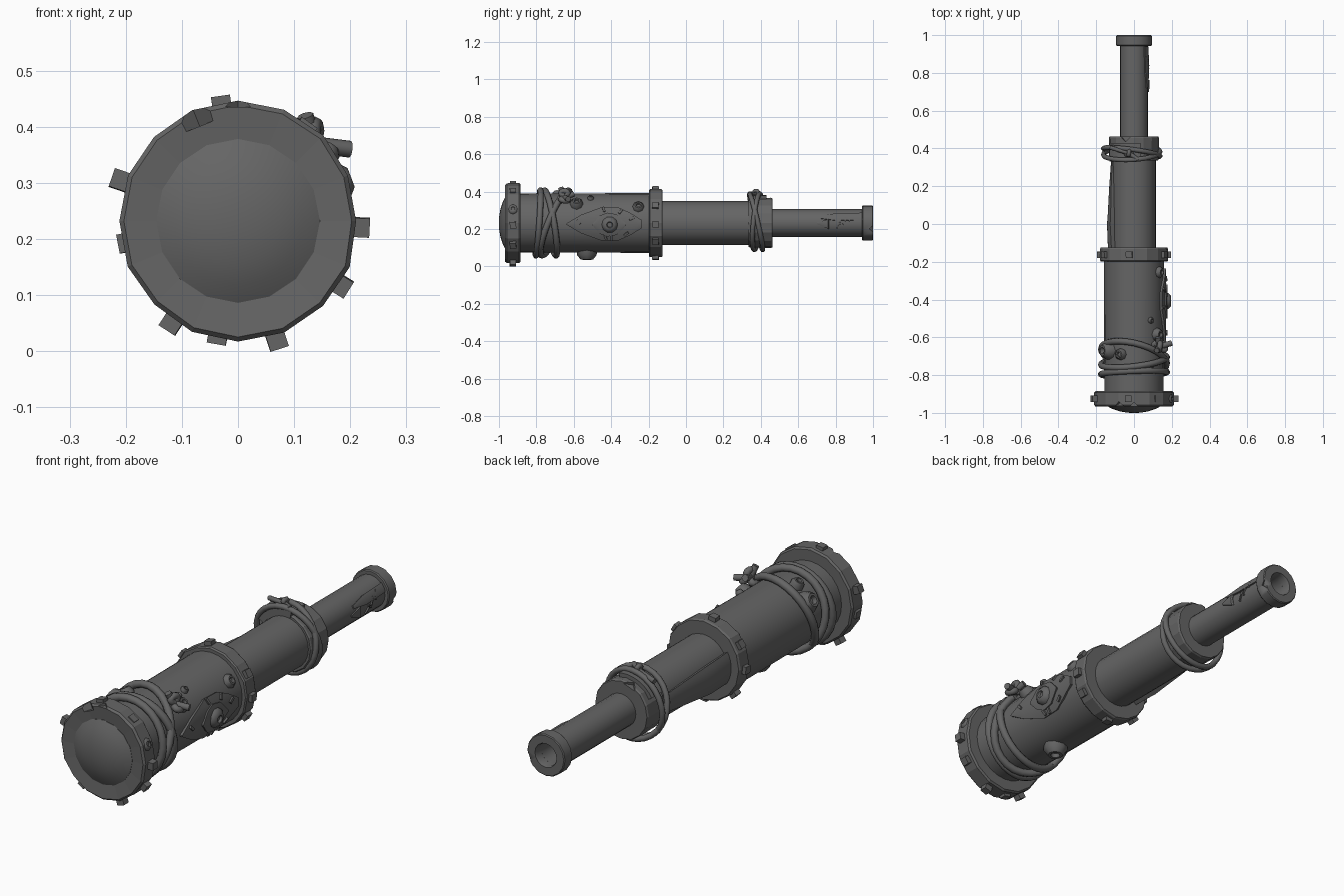
import bpy, bmesh, math, random
from mathutils import Matrix, Vector

if "Cube" in bpy.data.objects:
    bpy.data.objects.remove(bpy.data.objects["Cube"])

random.seed(4)
CZ = 0.232  # height of the long axis
GREY = bpy.data.materials.new("dark_grey")
GREY.diffuse_color = (0.13, 0.13, 0.13, 1)
GREY.use_nodes = True
GREY.node_tree.nodes["Principled BSDF"].inputs["Base Color"].default_value = GREY.diffuse_color


def polar(r, deg, y):
    a = math.radians(deg)
    return Vector((r * math.cos(a), y, CZ + r * math.sin(a)))


def finish(bm, name, angle=35):
    bmesh.ops.remove_doubles(bm, verts=bm.verts, dist=1e-5)
    bmesh.ops.recalc_face_normals(bm, faces=bm.faces)
    me = bpy.data.meshes.new(name)
    bm.to_mesh(me)
    bm.free()
    for p in me.polygons:
        p.use_smooth = angle > 0
    if angle > 0:
        me.set_sharp_from_angle(angle=math.radians(angle))
    me.materials.append(GREY)
    ob = bpy.data.objects.new(name, me)
    bpy.context.collection.objects.link(ob)
    return ob


def lathe(name, profile, sides, closed=False, jitter=0.0, angle=35):
    """Turn (radius, y) points about the long axis."""
    bm = bmesh.new()
    rows = []
    for i in range(sides):
        k = 1 + random.uniform(-jitter, jitter)
        rows.append([bm.verts.new(polar(r * k, 90 + 360 * i / sides, y)) for r, y in profile])
    n = len(profile)
    for i in range(sides):
        a, b = rows[i], rows[(i + 1) % sides]
        for j in range(n if closed else n - 1):
            k = (j + 1) % n
            bm.faces.new((a[j], a[k], b[k], b[j]))
    return finish(bm, name, angle)


def radial(r, deg, y, spin=0):
    """Matrix whose x axis points outwards from the long axis."""
    return (Matrix.Translation(polar(r, deg, y)) @ Matrix.Rotation(-math.radians(deg), 4, 'Y')
            @ Matrix.Rotation(math.radians(spin), 4, 'X'))


def block(name, r, deg, y, size, spin=0):
    bm = bmesh.new()
    bmesh.ops.create_cube(bm, size=1, matrix=radial(r, deg, y, spin) @ Matrix.Diagonal((*size, 1)))
    return finish(bm, name)


def barnacle(name, base, deg, y, r, h, sides=8):
    """Truncated cone with a sunken crater."""
    prof = [(r, -0.015), (r * 0.95, h * 0.4), (r * 0.6, h), (r * 0.38, h), (r * 0.3, h * 0.55), (0, h * 0.5)]
    m = radial(base, deg, y)
    bm = bmesh.new()
    rows = []
    for i in range(sides):
        a = math.tau * i / sides
        rows.append([bm.verts.new(m @ Vector((x, q * math.cos(a), q * math.sin(a)))) for q, x in prof])
    for i in range(sides):
        a, b = rows[i], rows[(i + 1) % sides]
        for j in range(len(prof) - 1):
            bm.faces.new((a[j], a[j + 1], b[j + 1], b[j]))
    return finish(bm, name, 50)


def wrap_plate(name, stations, inner, m=8):
    """Curved plate from (y, start angle, end angle, outer radius) stations."""
    bm = bmesh.new()
    rings = []
    for y, a0, a1, ro in stations:
        angs = [a0 + (a1 - a0) * i / m for i in range(m + 1)]
        rings.append([bm.verts.new(polar(ro, a, y)) for a in angs]
                     + [bm.verts.new(polar(inner, a, y)) for a in reversed(angs)])
    n = len(rings[0])
    for a, b in zip(rings, rings[1:]):
        for j in range(n):
            k = (j + 1) % n
            bm.faces.new((a[j], a[k], b[k], b[j]))
    bm.faces.new(rings[0])
    bm.faces.new(rings[-1])
    return finish(bm, name, 30)


def rope(name, pts, radius, cyclic=True):
    cu = bpy.data.curves.new(name, 'CURVE')
    cu.dimensions = '3D'
    cu.bevel_depth = radius
    cu.bevel_resolution = 2
    cu.use_fill_caps = True
    sp = cu.splines.new('POLY')
    sp.points.add(len(pts) - 1)
    for p, co in zip(sp.points, pts):
        p.co = (*co, 1)
    sp.use_cyclic_u = cyclic
    cu.materials.append(GREY)
    ob = bpy.data.objects.new(name, cu)
    bpy.context.collection.objects.link(ob)


def rope_loop(name, r, y, ax, az, thick, dx=0.0, dz=0.0):
    pts = []
    for i in range(28):
        d = 360 * i / 28
        a = math.radians(d)
        pts.append(polar(r, d, y + ax * math.cos(a) + az * math.sin(a)) + Vector((dx, 0, dz)))
    rope(name, pts, thick)


def notch(target, r, deg, y, size):
    """Cut a V-shaped chip; the cutter is a block turned 45 degrees."""
    cut = block(target.name + "_notch_cutter", r, deg, y, (size, size, size), 45)
    cut.hide_render = True
    cut.hide_set(True)
    mod = target.modifiers.new("notch", 'BOOLEAN')
    mod.operation = 'DIFFERENCE'
    mod.object = cut


# Telescoping tubes
lathe("main_barrel", [(0, -0.94), (0.157, -0.94), (0.16, -0.14), (0, -0.14)], 24)
lathe("middle_tube", [(0, -0.16), (0.117, -0.16), (0.117, 0.42), (0, 0.42)], 24)
lathe("eyepiece_tube", [(0, 0.42), (0.074, 0.42), (0.074, 0.96), (0.05, 0.96), (0.05, 0.88), (0, 0.88)], 20)

# Rings, lens and eyepiece
front = lathe("front_ring", [(0.14, -0.96), (0.205, -0.967), (0.213, -0.958), (0.213, -0.893),
                             (0.206, -0.885), (0.14, -0.885)], 16, True, 0.012, 0)
lathe("lens", [(0.146, -0.94), (0.146, -0.962), (0.115, -0.979), (0.075, -0.992), (0.035, -0.999), (0, -1.0)], 16)
lathe("middle_ring", [(0.12, -0.198), (0.177, -0.198), (0.182, -0.192), (0.182, -0.133),
                      (0.177, -0.125), (0.112, -0.125)], 16, True, 0.012, 0)
collar = lathe("rear_collar", [(0.1, 0.335), (0.128, 0.335), (0.132, 0.342), (0.134, 0.455),
                               (0.13, 0.463), (0.07, 0.463)], 16, True, 0.012, 0)
cap = lathe("eyepiece_cap", [(0.07, 0.942), (0.09, 0.942), (0.094, 0.947), (0.094, 0.996),
                             (0.09, 1.0), (0.054, 1.0), (0.05, 0.99), (0.05, 0.945)], 16, True, 0, 30)
notch(front, 0.22, 90, -0.967, 0.034)
notch(front, 0.205, 112, -0.972, 0.046)
notch(collar, 0.14, 110, 0.463, 0.04)
notch(cap, 0.1, -20, 1.0, 0.03)

# Square studs round the two rings
for d, r in [(-3, 0.218), (-32, 0.216), (-72, 0.223), (-100, 0.206), (-123, 0.216), (-169, 0.201),
             (161, 0.221), (98, 0.208), (54, 0.2)]:
    block("front_stud", r, d, -0.925, (0.034, 0.034, 0.034), random.uniform(-4, 4))
barnacle("front_round_stud", 0.2, 21, -0.925, 0.03, 0.016)
for d in (-2, 30, 98, 148, 182, 225, 275, 328):
    block("middle_stud", 0.18, d, -0.163, (0.032, 0.034, 0.034), random.uniform(-4, 4))

# Barnacles on the barrel
for d, y, r, h in [(40, -0.585, 0.036, 0.03), (33, -0.255, 0.032, 0.022), (-88, -0.53, 0.055, 0.04),
                   (147, -0.67, 0.05, 0.045), (116, -0.69, 0.032, 0.03), (56, -0.51, 0.018, 0.018)]:
    barnacle("barnacle", 0.156, d, y, r, h)

# Eye emblem on the right side, with raised lid, iris and lashes
eye = [(-0.64, 1), (-0.56, 17), (-0.5, 25), (-0.45, 32), (-0.36, 31), (-0.3, 21), (-0.235, 7)]
wrap_plate("eye_plate", [(y, -2 - h, -2 + h, 0.17) for y, h in eye], 0.15)
lid = [(-0.5, 1), (-0.46, 16), (-0.42, 21), (-0.37, 18), (-0.32, 1)]
wrap_plate("eye_lid", [(y, -3 - h, -3 + h, 0.178) for y, h in lid], 0.15)
barnacle("eye_iris", 0.172, -3, -0.408, 0.045, 0.024, 10)
for d, y, s in [(25, -0.44, 20), (21, -0.35, -35), (2, -0.575, 45), (-27, -0.43, 20), (-28, -0.4, 0),
                (-20, -0.32, -50), (8, -0.29, -60)]:
    block("eye_lash", 0.17, d, y, (0.014, 0.012, 0.028), s)

# Repair plates on the tubes
wrap_plate("side_panel", [(-0.13, 150, 212, 0.138), (0.0, 152, 210, 0.143), (0.05, 153, 209, 0.139),
                          (0.2, 157, 203, 0.131), (0.34, 162, 198, 0.121)], 0.1)
wrap_plate("collar_plate", [(0.332, 77, 150, 0.15), (0.43, 77, 150, 0.15)], 0.12)
wrap_plate("eyepiece_chip", [(0.7, -4, 2, 0.08), (0.76, -22, 14, 0.083), (0.765, -24, 16, 0.076)], 0.06)
for i in range(5):
    block("eyepiece_crack", 0.075, -14 + 10 * i, 0.815 + 0.016 * i, (0.01, 0.006, 0.03), 50 if i % 2 else -35)
wrap_plate("eyepiece_patch", [(0.72, 18, 28, 0.079), (0.8, 10, 40, 0.081), (0.94, 12, 44, 0.079)], 0.06)

# Rope lashings on the barrel and collar
for y, ax, az in [(-0.70, -0.038, 0.07), (-0.725, 0.02, -0.03), (-0.79, 0.006, 0.012)]:
    rope_loop("barrel_rope", 0.174, y, ax, az, 0.017)
for y, ax, az in [(0.375, 0.008, -0.035), (0.38, -0.02, 0.015)]:
    rope_loop("collar_rope", 0.15, y, ax, az, 0.013, -0.012, 0.006)

# Knots: a small twisted loop with loose ends
def knot(name, c, r, thick, tails):
    pts = []
    for i in range(24):
        t = math.tau * i / 24
        pts.append(c + r * Vector((math.sin(t) + 0.8 * math.sin(2 * t), -math.sin(3 * t),
                                   0.8 * math.cos(2 * t) - math.cos(t))) * 0.6)
    rope(name, pts, thick)
    for t in tails:
        rope(name + "_end", [c, c + Vector(t) * 0.6, c + Vector(t)], thick, False)


knot("barrel_knot", polar(0.192, 45, -0.65), 0.033, 0.015,
     [(-0.016, -0.02, 0.052), (0.064, 0.02, -0.008), (-0.01, 0.05, 0.02)])
knot("collar_knot", polar(0.155, 100, 0.375), 0.018, 0.011, [(-0.1, 0.03, -0.012), (0.05, -0.035, 0.005)])
